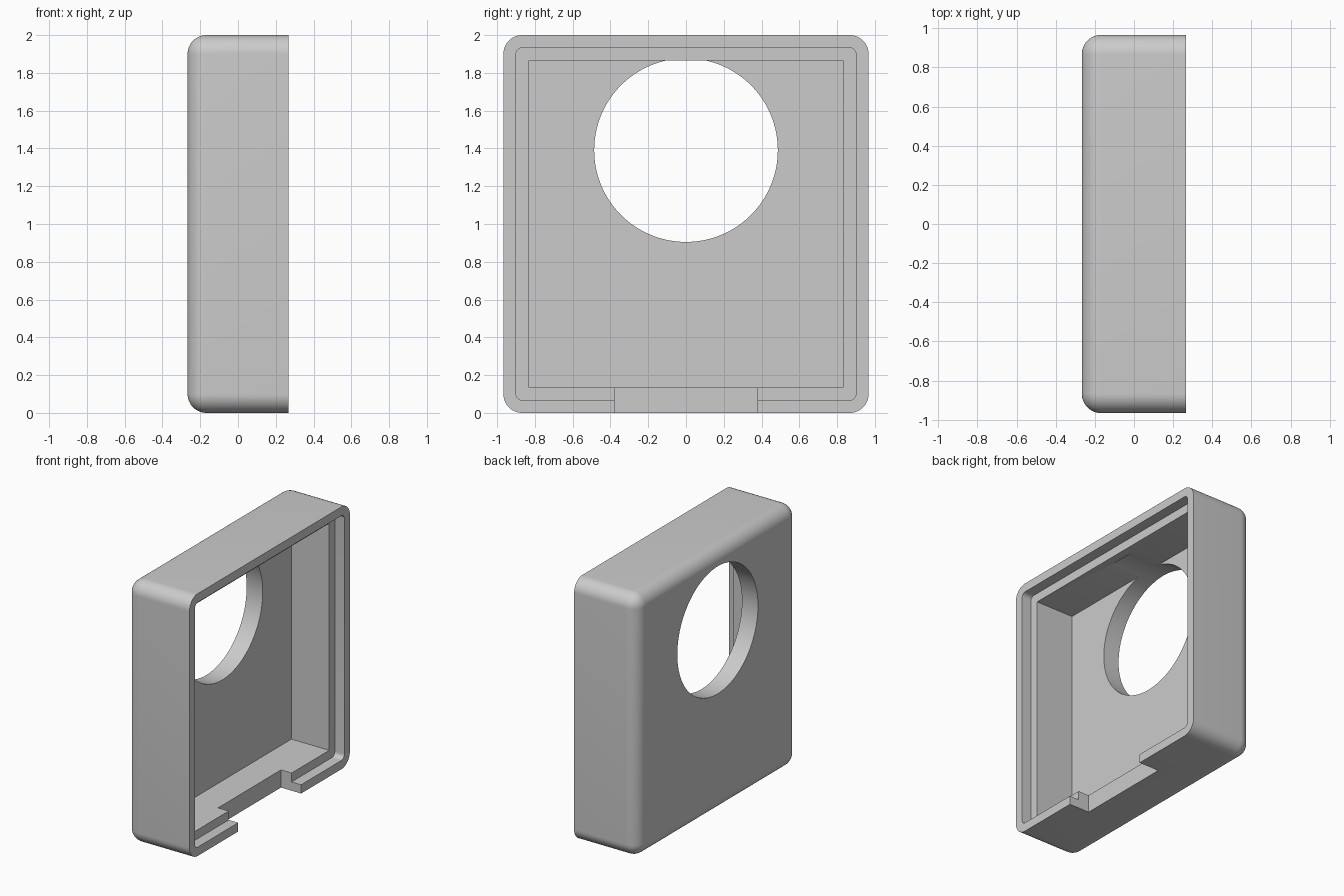
import bpy, bmesh
from mathutils import Matrix

if "Cube" in bpy.data.objects:
    bpy.data.objects.remove(bpy.data.objects["Cube"], do_unlink=True)

HX, HY, TOP = 0.267, 0.967, 2.0     # half depth, half width, height
WALL, STEP = 0.135, 0.067           # wall thickness, rim thickness
FLOOR = -HX + WALL                  # inner face of the back panel
LEDGE = HX - 0.08                   # ledge that receives the lid

grey = bpy.data.materials.new("plain_grey")
grey.use_nodes = True
grey.diffuse_color = (0.6, 0.6, 0.6, 1)
grey.node_tree.nodes["Principled BSDF"].inputs["Base Color"].default_value = (0.6, 0.6, 0.6, 1)


def finish(name, bm):
    bmesh.ops.recalc_face_normals(bm, faces=bm.faces)
    mesh = bpy.data.meshes.new(name)
    bm.to_mesh(mesh)
    bm.free()
    mesh.materials.append(grey)
    obj = bpy.data.objects.new(name, mesh)
    bpy.context.collection.objects.link(obj)
    return obj


def box(name, x, y, z, radius=0, segments=8, pick=None):
    """Box from min/max pairs, with the picked edges rounded."""
    bm = bmesh.new()
    bmesh.ops.create_cube(bm, size=1)
    for v in bm.verts:
        v.co = [lo + (hi - lo) * (c + 0.5) for c, (lo, hi) in zip(v.co, (x, y, z))]
    if radius:
        edges = [e for e in bm.edges if pick(e)]
        bmesh.ops.bevel(bm, geom=edges, offset=radius, segments=segments,
                        profile=0.5, affect='EDGES')
    return finish(name, bm)


def cylinder(name, x, z, radius):
    bm = bmesh.new()
    turn = Matrix.Translation(((x[0] + x[1]) / 2, 0, z)) @ Matrix.Rotation(1.5707963, 4, 'Y')
    bmesh.ops.create_cone(bm, cap_ends=True, segments=128, radius1=radius,
                          radius2=radius, depth=x[1] - x[0], matrix=turn)
    return finish(name, bm)


def along_x(e):
    return abs(e.verts[0].co.x - e.verts[1].co.x) > 0.01


def not_open_rim(e):
    return min(v.co.x for v in e.verts) < 0


# Outer shell, rounded everywhere except around the open rim
case = box("case_shell", (-HX, HX), (-HY, HY), (0, TOP), 0.1, 12, not_open_rim)

# Cavity, lid recess, round window and bottom slot
inner, rim = HY - WALL, HY - STEP
cutters = [
    box("cavity_cutter", (FLOOR, 1), (-inner, inner), (WALL, TOP - WALL)),
    box("recess_cutter", (LEDGE, 1), (-rim, rim), (STEP, TOP - STEP), 0.035, 8, along_x),
    cylinder("window_cutter", (-1, 0.12), 1.391, 0.486),
    box("slot_cutter", (HX - 0.17, 1), (-0.379, 0.379), (-0.5, WALL + 0.02)),
]
bpy.context.view_layer.objects.active = case
for cutter in cutters:
    cutter.hide_render = True
    mod = case.modifiers.new(cutter.name, 'BOOLEAN')
    mod.operation = 'DIFFERENCE'
    mod.solver = 'EXACT'
    mod.object = cutter
    bpy.ops.object.modifier_apply(modifier=mod.name)
    bpy.data.objects.remove(cutter, do_unlink=True)

# Smooth the rounded parts, keep the crisp edges
bpy.ops.object.select_all(action='DESELECT')
case.select_set(True)
bpy.ops.object.shade_smooth_by_angle(angle=0.52)
